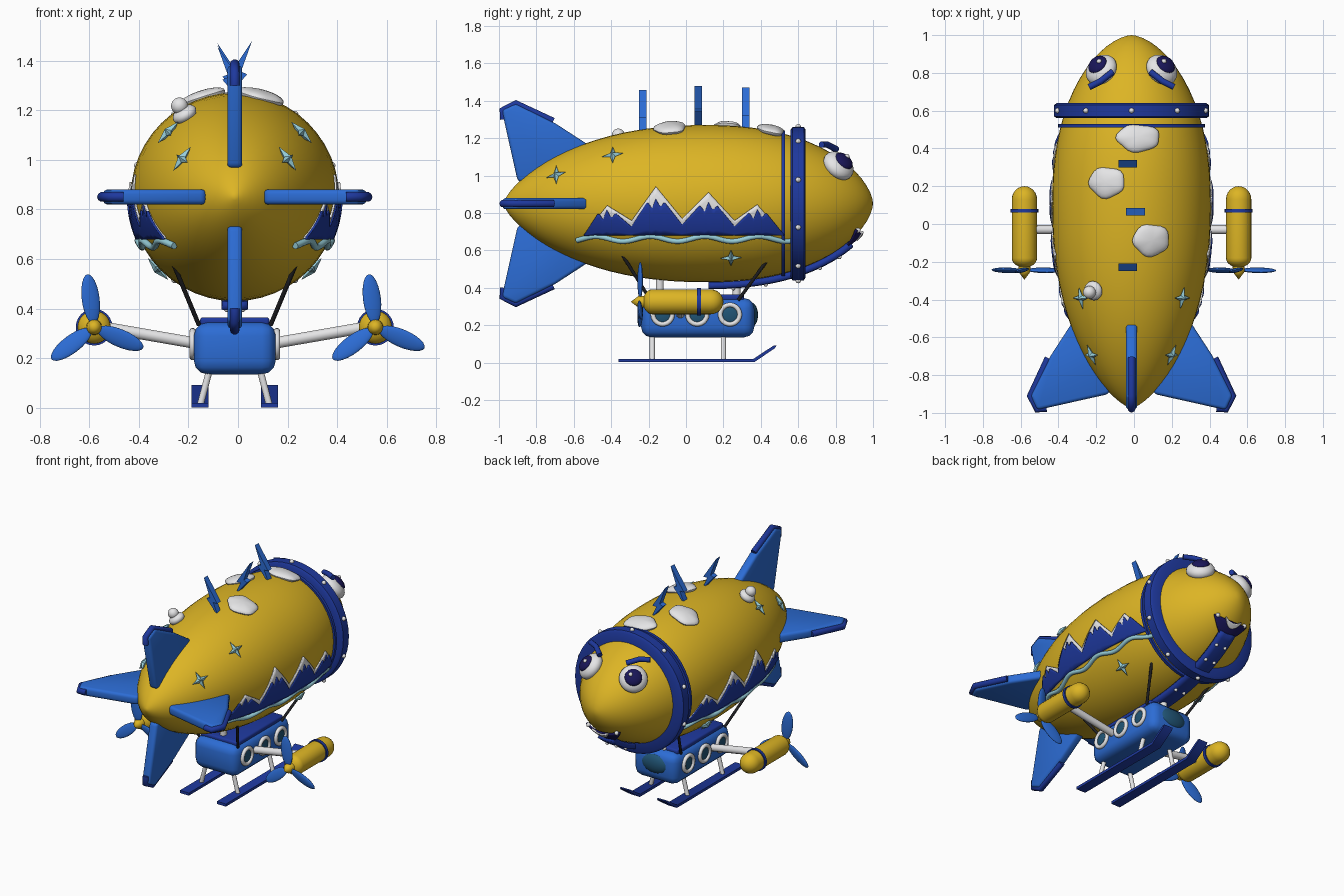
import bpy, bmesh, math
from math import pi, sin, cos, asin, acos
from mathutils import Vector, Matrix

cube = bpy.data.objects.get("Cube")
if cube:
    bpy.data.objects.remove(cube, do_unlink=True)

CX, CZ, RAD = -0.013, 0.85, 0.42      # hull axis and radius
parts = []


def material(name, *rgb):
    m = bpy.data.materials.new(name)
    m.use_nodes = True
    m.diffuse_color = (*rgb, 1)
    m.node_tree.nodes["Principled BSDF"].inputs["Base Color"].default_value = (*rgb, 1)
    return m


YELLOW = material("yellow", 0.72, 0.46, 0.018)
BLUE = material("blue", 0.025, 0.15, 0.66)
NAVY = material("navy", 0.013, 0.04, 0.34)
WHITE = material("white", 0.78, 0.78, 0.79)
SKY = material("pale_blue", 0.31, 0.62, 0.70)
INK = material("dark_ink", 0.01, 0.008, 0.1)
GLASS = material("teal_glass", 0.015, 0.09, 0.18)
ROPE = material("black_rope", 0.015, 0.015, 0.018)


def add(name, data, mat, matrix=Matrix()):
    ob = bpy.data.objects.new(name, data)
    data.materials.append(mat)
    ob.matrix_world = Matrix.Translation((CX, 0, 0)) @ matrix
    bpy.context.collection.objects.link(ob)
    parts.append(ob)
    return ob


def finish(name, bm, mat, matrix=Matrix()):
    bmesh.ops.recalc_face_normals(bm, faces=bm.faces)
    me = bpy.data.meshes.new(name)
    bm.to_mesh(me)
    bm.free()
    return add(name, me, mat, matrix)


def lathe(name, profile, mat, loc=(0, 0, CZ), seg=40):
    """Spin (y, radius) points round the y axis."""
    bm = bmesh.new()
    vs = [bm.verts.new((r, y, 0)) for y, r in profile]
    es = [bm.edges.new(p) for p in zip(vs, vs[1:])]
    bmesh.ops.spin(bm, geom=vs + es, cent=(0, 0, 0), axis=(0, 1, 0), angle=2 * pi, steps=seg)
    bmesh.ops.remove_doubles(bm, verts=bm.verts, dist=1e-5)
    return finish(name, bm, mat, Matrix.Translation(loc))


def blob(name, mat, matrix, size, lumps=0):
    """Ellipsoid, with an optionally wavy rim."""
    bm = bmesh.new()
    bmesh.ops.create_uvsphere(bm, u_segments=24, v_segments=12, radius=1)
    for v in bm.verts:
        a = math.atan2(v.co.y, v.co.x)
        k = 1 + lumps * (sin(5 * a + size[0] * 40) + 0.6 * sin(3 * a))
        v.co = Vector((v.co.x * size[0] * k, v.co.y * size[1] * k, v.co.z * size[2]))
    return finish(name, bm, mat, matrix)


def ball(name, mat, p, r):
    return blob(name, mat, Matrix.Translation(p), (r, r, r))


def tube(name, pts, r, mat):
    cu = bpy.data.curves.new(name, 'CURVE')
    cu.dimensions = '3D'
    cu.bevel_depth, cu.bevel_resolution, cu.use_fill_caps = r, 3, True
    sp = cu.splines.new('POLY')
    sp.points.add(len(pts) - 1)
    for q, p in zip(sp.points, pts):
        q.co = (*p, 1)
    return add(name, cu, mat)


def prism(name, pts, thick, mat, matrix=Matrix(), bevel=0.0):
    """Extrude a flat xy outline, centred along z."""
    bm = bmesh.new()
    f = bm.faces.new([bm.verts.new((x, y, -thick / 2)) for x, y in pts])
    ext = bmesh.ops.extrude_face_region(bm, geom=[f])["geom"]
    bmesh.ops.translate(bm, vec=(0, 0, thick), verts=[g for g in ext if isinstance(g, bmesh.types.BMVert)])
    if bevel:
        bmesh.ops.bevel(bm, geom=bm.edges[:], offset=bevel, segments=3, profile=0.5, affect='EDGES')
    return finish(name, bm, mat, matrix)


def box(name, lo, hi, mat, bevel):
    pts = [(lo[0], lo[1]), (hi[0], lo[1]), (hi[0], hi[1]), (lo[0], hi[1])]
    return prism(name, pts, hi[2] - lo[2], mat, Matrix.Translation((0, 0, (lo[2] + hi[2]) / 2)), bevel)


def sheet(name, columns, thick, mat):
    """Skin a grid of points and thicken it inwards."""
    bm = bmesh.new()
    g = [[bm.verts.new(p) for p in col] for col in columns]
    for a, b in zip(g, g[1:]):
        for i in range(len(a) - 1):
            bm.faces.new((a[i], b[i], b[i + 1], a[i + 1]))
    ob = finish(name, bm, mat)
    mod = ob.modifiers.new("thickness", 'SOLIDIFY')
    mod.thickness, mod.offset = thick, 0
    return ob


# Hull surface: radius at y, point at (y, angle) and a frame standing on it
def radius(y):
    t = (y - 0.1) / (0.9 if y > 0.1 else 1.075)
    p, q = (2.3, 0.6) if y > 0.1 else (2.2, 0.7)
    return RAD * max(0, 1 - abs(t) ** p) ** q


def normal(y, a):
    slope = (radius(y + 0.002) - radius(y - 0.002)) / 0.004
    return Vector((cos(a), -slope, sin(a))).normalized()


def on_hull(y, a, off=0.0):
    r = radius(y)
    return Vector((r * cos(a), y, CZ + r * sin(a))) + normal(y, a) * off


def frame(y, a, off=0.0):
    n = normal(y, a)
    x = Vector((0, 1, 0)).cross(n).normalized()
    m = Matrix((x, n.cross(x), n)).transposed().to_4x4()
    return Matrix.Translation(on_hull(y, a, off)) @ m


def side_angle(y, z, s):
    a = asin(max(-1, min(1, (z - CZ) / radius(y))))
    return a if s > 0 else pi - a


def top_angle(y, x):
    return acos(x / radius(y))


# Hull, belts and keel strap
stations = [0.0125 - 0.9875 * cos(pi * i / 36) for i in range(37)]
lathe("hull", [(y, radius(y)) for y in stations], YELLOW, seg=48)
lathe("wide_belt", [(0.56, 0.33), (0.56, 0.395), (0.57, 0.41), (0.63, 0.41), (0.64, 0.395), (0.64, 0.31)], NAVY, seg=48)
lathe("thin_belt", [(0.51, 0.35), (0.51, 0.39), (0.53, 0.39), (0.53, 0.35)], NAVY, seg=48)
for i in range(10):
    a = pi / 2 + i * pi / 5
    ball("belt_rivet", WHITE, (0.412 * cos(a), 0.6, CZ + 0.412 * sin(a)), 0.014)
ys = [0.12 + 0.03 * i for i in range(26)]
sheet("keel_strap", [[on_hull(y, -pi / 2 + x / radius(y), 0.02) for x in (-0.05, -0.025, 0, 0.025, 0.05)]
                     for y in ys], 0.035, NAVY)
for y in (0.25, 0.42, 0.7, 0.8):
    for x in (-0.03, 0.03):
        ball("strap_rivet", WHITE, on_hull(y, -pi / 2 + x / radius(y), 0.038), 0.011)

# Tail fins with edge trim
outline = [(0.12, -0.9), (0.5, -0.985), (0.535, -0.91), (0.43, -0.7), (0.3, -0.5), (0.05, -0.6)]
for k in range(4):
    turn = Matrix.Translation((0, 0, CZ)) @ Matrix.Rotation(k * pi / 2, 4, 'Y')
    prism("tail_fin", outline, 0.06, BLUE, turn, 0.018)
    tube("fin_trim", [turn @ Vector((x, y, 0)) for x, y in
                      ((0.45, -0.975), (0.5, -0.98), (0.535, -0.91), (0.44, -0.71))], 0.02, NAVY)

# Zigzag crest bolts
bolt = [(0.07, 0.21), (-0.03, 0.06), (0, 0.06), (-0.04, -0.03), (0.05, 0.075), (0.025, 0.085)]
for y, s in ((-0.23, -1), (0.065, 1), (0.32, -1)):
    m = Matrix.Translation((0, y, CZ + radius(y))) @ Matrix.Rotation(pi / 2, 4, 'X')
    prism("crest_bolt", [(s * x, z) for x, z in bolt], 0.04, BLUE, m)

# Cloud patches and valve
for x, y, rx, ry in ((0.035, 0.455, 0.115, 0.075), (-0.13, 0.22, 0.1, 0.082), (0.103, -0.085, 0.1, 0.085)):
    blob("cloud_patch", WHITE, frame(y, top_angle(y, x), 0.003), (rx, ry, 0.03), 0.05)
valve = frame(-0.35, top_angle(-0.35, -0.195))
blob("valve_base", WHITE, valve @ Matrix.Translation((0, 0, 0.015)), (0.052, 0.052, 0.032))
ball("valve_knob", WHITE, valve @ Vector((0, 0, 0.055)), 0.034)


# Mountains, wave and stars on both flanks
def ridge(y, knots):
    for (y0, z0), (y1, z1) in zip(knots, knots[1:]):
        if y <= y1:
            return z0 + (z1 - z0) * (y - y0) / (y1 - y0)
    return knots[-1][1]


peaks = [(-0.54, 0.69), (-0.42, 0.84), (-0.29, 0.76), (-0.16, 0.94), (-0.02, 0.77), (0.12, 0.91),
         (0.26, 0.76), (0.38, 0.845), (0.52, 0.69)]
snowline = [(-0.54, 0.69)]
for (y0, z0), (y1, z1), (y2, z2) in zip(peaks[::2], peaks[1::2], peaks[2::2]):
    low = z1 - 0.42 * (z1 - 0.69)
    snowline += [(y1 - 0.045, low + 0.025), (y1 - 0.02, low - 0.01), (y1, low + 0.04),
                 (y1 + 0.025, low - 0.005), (y1 + 0.045, low + 0.025), (y2, max(0.69, z2 - 0.03))]


def range_sheet(name, knots, off, mat, s):
    cols = []
    for i in range(107):
        y = -0.54 + 0.01 * i
        top = max(ridge(y, knots), 0.692)
        zs = [0.685 + (top - 0.685) * j / 6 for j in range(7)]
        cols.append([on_hull(y, side_angle(y, z, s), off) for z in zs])
    sheet(name, cols, 0.008, mat)


for s in (-1, 1):
    range_sheet("snow_caps", peaks, 0.005, WHITE, s)
    range_sheet("mountains", snowline, 0.011, NAVY, s)
    wave = []
    for i in range(70):
        y = -0.58 + 1.14 * i / 69
        z = 0.665 + 0.013 * cos((y + 0.48) * 2 * pi / 0.29)
        wave.append(on_hull(y, side_angle(y, z, s), 0.008))
    tube("wave_line", wave, 0.014, SKY)
    for y, z in ((-0.39, 1.105), (-0.69, 1.0), (0.24, 0.565)):
        bm = bmesh.new()
        rim = [bm.verts.new((r * cos(i * pi / 4), r * sin(i * pi / 4), 0))
               for i, r in enumerate((0.06, 0.02) * 4)]
        for h in (-0.02, 0.02):
            tip = bm.verts.new((0, 0, h))
            for i in range(8):
                bm.faces.new((rim[i], rim[(i + 1) % 8], tip))
        finish("star", bm, SKY, frame(y, side_angle(y, z, s), 0.008))

    # Face: eyes and brows
    eye = frame(0.81, top_angle(0.81, s * 0.155))
    blob("eye_white", WHITE, eye @ Matrix.Translation((0, 0, 0.01)), (0.09, 0.09, 0.055))
    blob("pupil", INK, eye @ Matrix.Translation((0, 0.005, 0.052)), (0.055, 0.055, 0.026))
    ball("eye_glint", WHITE, eye @ Vector((-s * 0.022, 0.012, 0.074)), 0.013)
    tube("brow", [(s * 0.225, 0.725, 1.165), (s * 0.165, 0.755, 1.165), (s * 0.1, 0.805, 1.14)], 0.017, NAVY)


# Mouth on the underside of the nose
def nose_point(x, z, off):
    lo, hi = 0.3, 1.0
    for _ in range(30):
        mid = (lo + hi) / 2
        lo, hi = (mid, hi) if radius(mid) > math.hypot(x, z - CZ) else (lo, mid)
    return on_hull(lo, math.atan2(z - CZ, x), off)


def smile(name, half, top, depth, off, mat):
    cols = []
    for i in range(-10, 11):
        u = i / 10
        hi = top + 0.02 * u * u
        cols.append([nose_point(u * half, hi - (depth * (1 - u * u) + 0.006) * j / 4, off) for j in range(5)])
    sheet(name, cols, 0.012, mat)


smile("mouth", 0.12, 0.70, 0.07, 0.015, INK)
smile("teeth", 0.055, 0.695, 0.02, 0.022, WHITE)
for s in (-1, 1):
    ball("mouth_corner", WHITE, nose_point(s * 0.1, 0.715, 0.015), 0.014)

# Gondola
box("gondola", (-0.165, -0.24, 0.135), (0.165, 0.365, 0.345), BLUE, 0.055)
box("gondola_roof", (-0.14, -0.19, 0.33), (0.14, 0.31, 0.365), NAVY, 0.012)
blob("windshield", GLASS, Matrix.Translation((0, 0.35, 0.255)), (0.1, 0.035, 0.065))
for y in (-0.14, 0.27):
    tube("roof_post", [(0, y, 0.34), (0, y, 0.47)], 0.022, WHITE)
for s in (-1, 1):
    for y in (-0.125, 0.06, 0.235):
        ring = [(s * 0.17, y + 0.052 * cos(i * pi / 12), 0.257 + 0.052 * sin(i * pi / 12)) for i in range(24)]
        tube("porthole_rim", ring, 0.013, WHITE).data.splines[0].use_cyclic_u = True
        blob("porthole_glass", GLASS, Matrix.Translation((s * 0.164, y, 0.257)), (0.012, 0.05, 0.05))
    for y0, y1 in ((-0.34, -0.19), (0.455, 0.28)):
        tube("rope", [(s * 0.245, y0, 0.575), (s * 0.145, y1, 0.335)], 0.009, ROPE)

    # Landing skids
    runner = [(-0.36, 0.01), (0.365, 0.01), (0.475, 0.085), (0.485, 0.1), (0.47, 0.1), (0.36, 0.028), (-0.36, 0.028)]
    stand = Matrix.Translation((s * 0.14, 0, 0)) @ Matrix(((0, 0, 1, 0), (1, 0, 0, 0), (0, 1, 0, -0.008), (0, 0, 0, 1)))
    prism("skid", runner, 0.068, NAVY, stand)
    for y in (-0.18, 0.2):
        tube("skid_strut", [(s * 0.1, y, 0.16), (s * 0.138, y, 0.015)], 0.014, WHITE)

    # Engine pods and propellers
    tube("engine_strut", [(s * 0.155, -0.03, 0.26), (s * 0.53, -0.03, 0.325)], 0.024, WHITE)
    hub = Vector((s * 0.567, 0, 0.325))
    pod = [(-0.23 + 0.05 * (1 - cos(a)), 0.067 * sin(a)) for a in (i * pi / 12 for i in range(7))]
    pod += [(0.13 + 0.07 * sin(a), 0.067 * cos(a)) for a in (i * pi / 12 for i in range(7))]
    lathe("engine_pod", pod, YELLOW, hub, 24)
    lathe("pod_band", [(0.06, 0.06), (0.06, 0.074), (0.08, 0.074), (0.08, 0.06)], NAVY, hub, 24)
    lathe("spinner", [(-0.22, 0.032), (-0.255, 0.03), (-0.295, 0)], YELLOW, hub, 16)
    for k in range(3):
        m = Matrix.Translation(hub + Vector((0, -0.245, 0))) @ Matrix.Rotation(-math.radians(97 + 120 * k), 4, 'Y')
        m = m @ Matrix.Translation((0.115, 0, 0)) @ Matrix.Rotation(0.25, 4, 'X')
        blob("propeller_blade", BLUE, m, (0.1, 0.012, 0.037))

# Smooth shading with crisp edges
bpy.ops.object.select_all(action='DESELECT')
for ob in parts:
    if ob.type == 'MESH':
        ob.select_set(True)
        bpy.context.view_layer.objects.active = ob
bpy.ops.object.shade_smooth_by_angle(angle=math.radians(35))
